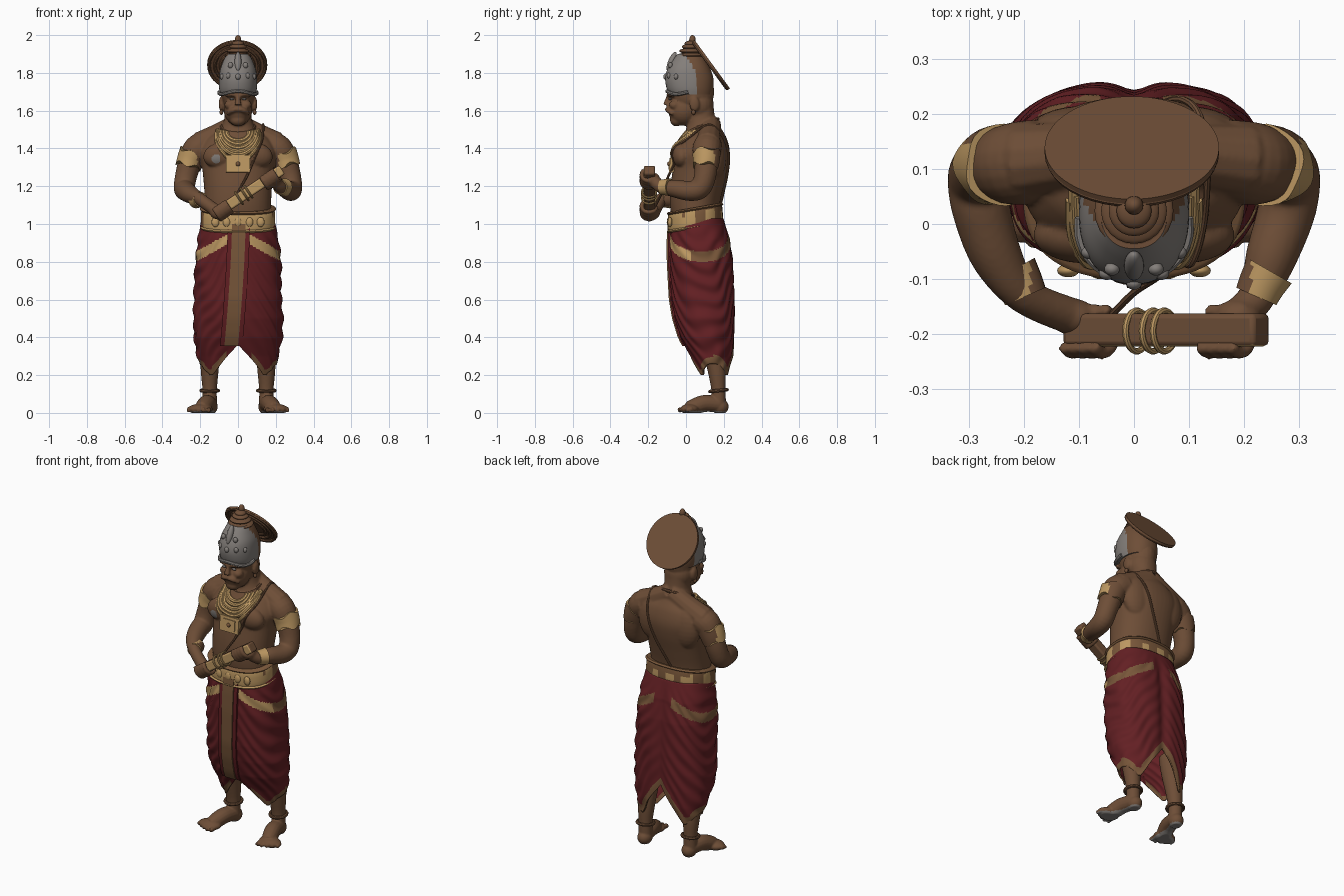
import bpy, math
from mathutils import Vector
from mathutils.bvhtree import BVHTree

if "Cube" in bpy.data.objects:
    bpy.data.objects.remove(bpy.data.objects["Cube"])

def mat(name, *c):
    m = bpy.data.materials.new(name)
    m.diffuse_color = (*c, 1)
    m.use_nodes = True
    m.node_tree.nodes["Principled BSDF"].inputs["Base Color"].default_value = m.diffuse_color
    return m

SKIN = mat("brown skin", .155, .076, .038)
GOLD = mat("pale gold", .50, .31, .12)
RED = mat("maroon cloth", .125, .014, .017)
TAN = mat("tan trim", .19, .095, .042)
GREY = mat("grey metal", .23, .21, .195)

# ---------- helpers ----------
def skin(name, rings, m, caps=True, angle=.7):
    """Join a stack of equal closed rings into one surface."""
    n = len(rings[0])
    faces = [(i*n+j, i*n+(j+1) % n, (i+1)*n+(j+1) % n, (i+1)*n+j)
             for i in range(len(rings)-1) for j in range(n)]
    if caps:
        faces += [tuple(reversed(range(n))), tuple(range((len(rings)-1)*n, len(rings)*n))]
    me = bpy.data.meshes.new(name)
    me.from_pydata([p for r in rings for p in r], [], faces)
    me.shade_smooth()
    me.set_sharp_from_angle(angle=angle)
    me.materials.append(m)
    o = bpy.data.objects.new(name, me)
    bpy.context.collection.objects.link(o)
    return o

def spline(pts, sub):
    """Catmull-Rom through points of any dimension."""
    out, P = [], [pts[0]] + list(pts) + [pts[-1]]
    for i in range(1, len(P)-2):
        for k in range(sub):
            t = k/sub
            out.append([.5*(2*b+(c-a)*t+(2*a-5*b+4*c-d)*t*t+(3*b-a-3*c+d)*t**3)
                        for a, b, c, d in zip(P[i-1], P[i], P[i+1], P[i+2])])
    return out + [list(pts[-1])]

def tube(name, pts, m, seg=12, sub=5, wave=0, angle=.7):
    """Sweep a circle along (x, y, z, radius) points."""
    q = spline(pts, sub)
    C = [Vector(p[:3]) for p in q]
    u, rings = Vector((.31, .87, .38)), []
    for i, c in enumerate(C):
        t = (C[min(i+1, len(C)-1)] - C[max(i-1, 0)]).normalized()
        u = (u - t*u.dot(t)).normalized()
        w = t.cross(u)
        e = wave*(2*i/(len(C)-1)-1)
        rings.append([c + (u*math.cos(a)+w*math.sin(a))*q[i][3] + t*e*math.cos(4*a)
                      for a in (2*math.pi*j/seg for j in range(seg))])
    return skin(name, rings, m, angle=angle)

def loft(name, secs, m, seg=48, sub=5, power=2.2, tilt=0):
    """Horizontal rounded sections: (z, half width, front y, back y)."""
    rings = []
    for z, rx, f, b in spline(secs, sub):
        ring = []
        for j in range(seg):
            a = 2*math.pi*j/seg
            c, s = [math.copysign(abs(v)**(2/power), v) for v in (math.cos(a), math.sin(a))]
            ring.append((rx*c, (f+b)/2+(b-f)/2*s, z+tilt*s))
        rings.append(ring)
    return skin(name, rings, m)

def finish(name, m):
    o = bpy.context.object
    o.name = name
    o.data.materials.append(m)
    o.data.shade_smooth()
    o.data.set_sharp_from_angle(angle=.7)
    return o

def ball(name, loc, scale, m, rot=(0, 0, 0)):
    bpy.ops.mesh.primitive_uv_sphere_add(segments=24, ring_count=14, location=loc, rotation=rot)
    bpy.context.object.scale = scale
    return finish(name, m)

def ring(name, loc, R, r, m, rot=(0, 0, 0)):
    bpy.ops.mesh.primitive_torus_add(location=loc, rotation=rot, major_radius=R, minor_radius=r,
                                     major_segments=40, minor_segments=8)
    return finish(name, m)

def box(name, loc, dims, m, rot=(0, 0, 0)):
    bpy.ops.mesh.primitive_cube_add(size=1, location=loc, rotation=rot)
    bpy.context.object.scale = dims
    return finish(name, m)

def fuse(name, parts, voxel, iters):
    """Merge overlapping volumes into one organic surface."""
    bpy.ops.object.select_all(action='DESELECT')
    for p in parts:
        p.select_set(True)
    o = bpy.context.view_layer.objects.active = parts[0]
    bpy.ops.object.join()
    o.name = name
    r = o.modifiers.new("merge", 'REMESH')
    r.mode, r.voxel_size = 'VOXEL', voxel
    s = o.modifiers.new("soften", 'SMOOTH')
    s.factor, s.iterations = .5, iters
    bpy.ops.object.convert(target='MESH')
    o.data.shade_smooth()
    o.data.materials.clear()
    o.data.materials.append(SKIN)
    o.data.materials.append(GREY)
    return o

# ---------- body: torso, head, arms, gripping hands ----------
parts = [loft("torso", [(1.0, .175, -.07, .17), (1.1, .175, -.085, .178), (1.2, .18, -.082, .2),
                        (1.3, .19, -.068, .224), (1.38, .205, -.06, .232), (1.45, .17, -.025, .217),
                        (1.5, .1, .0, .19), (1.56, .072, .01, .155), (1.64, .07, .01, .145)], SKIN)]
parts += [ball("skull", (0, .03, 1.70), (.088, .12, .12), SKIN),
          ball("nape", (0, .065, 1.63), (.084, .082, .09), SKIN),
          ball("jaw", (0, -.012, 1.605), (.076, .083, .085), SKIN),
          ball("chin", (0, -.05, 1.55), (.042, .035, .033), SKIN),
          tube("nose", [(0, -.085, 1.69, .012), (0, -.1, 1.65, .014), (0, -.103, 1.63, .02)], SKIN)]
grip_dir = Vector((.345, 0, .23)).normalized()
grip_up = Vector((-grip_dir.z, 0, grip_dir.x))
for s in (-1, 1):
    wz = 1.195 if s > 0 else 1.13
    wx = .225 if s > 0 else .2
    hold = Vector((.165, -.195, 1.243)) if s > 0 else Vector((-.085, -.195, 1.077))
    palm = hold + Vector((s*.025, .025, -.012))
    parts += [
        tube("arm", [(s*.165, .12, 1.42, .072), (s*.215, .11, 1.395, .076), (s*.252, .108, 1.33, .064),
                     (s*.276, .1, 1.25, .058), (s*.284, .075, 1.19, .056), (s*.277, .02, 1.175, .053),
                     (s*.25, -.06, (wz+1.18)/2, .047), (s*wx, -.13, wz, .034), (*palm, .034)], SKIN, 20),
        tube("trapezius", [(0, .13, 1.53, .056), (s*.1, .125, 1.475, .06), (s*.2, .115, 1.42, .07)], SKIN),
        ball("pectoral", (s*.09, -.02, 1.365), (.095, .052, .068), SKIN, (0, s*.2, 0)),
        ball("shoulder_blade", (s*.1, .155, 1.36), (.1, .06, .13), SKIN),
        ball("ear", (s*.088, .045, 1.635), (.014, .027, .04), SKIN),
        ball("cheek", (s*.042, -.06, 1.63), (.03, .03, .025), SKIN),
        tube("brow", [(s*.008, -.092, 1.682, .011), (s*.035, -.09, 1.688, .012), (s*.065, -.068, 1.68, .01)], SKIN),
        tube("moustache", [(0, -.1, 1.607, .011), (s*.03, -.094, 1.602, .014), (s*.058, -.07, 1.582, .009)], SKIN),
        ball("palm", palm, (.042, .034, .04), SKIN)]
    for i in range(4):
        c = hold + grip_dir*(i-1.5)*.022
        parts.append(tube("finger", [(*(c + Vector((0, 1, 0))*.04*math.cos(a) + grip_up*.04*math.sin(a)), .0125)
                                     for a in (0, -.8, -1.6, -2.4, -3.2, -4.0)], SKIN, 10, 3))
body = fuse("body", parts, .0065, 3)
for p in body.data.polygons:  # small pale patch on the chest
    if p.center.y < 0 and math.hypot(p.center.x+.115, p.center.z-1.345) < .024:
        p.material_index = 1
tree = BVHTree.FromPolygons([v.co for v in body.data.vertices], [tuple(p.vertices) for p in body.data.polygons])

def on_body(x, z, lift, side=-1):
    hit = tree.ray_cast(Vector((x, side, z)), Vector((0, -side, 0)))[0]
    return (x, (hit.y if hit else 0) + side*lift, z)

# ---------- legs and feet ----------
parts = []
for s in (-1, 1):
    parts += [tube("leg", [(s*.14, .12, .46, .05), (s*.147, .14, .36, .056), (s*.15, .163, .22, .047),
                           (s*.15, .172, .12, .038), (s*.15, .172, .04, .04)], SKIN, 20),
              ball("heel", (s*.148, .18, .033), (.041, .046, .042), SKIN),
              tube("foot", [(s*.15, .17, .045, .042), (s*.165, .1, .05, .045), (s*.182, .045, .034, .043),
                            (s*.195, .01, .024, .034)], SKIN, 16),
              ball("foot_front", (s*.2, .02, .02), (.066, .05, .028), SKIN)]
    for i in range(5):
        x = .155 + .026*i
        y = (-.04, -.043, -.033, -.02, -.003)[i]
        parts.append(tube("toe", [(s*(x-.005), .03, .02, .015), (s*x, y+.02, .017, .013),
                                  (s*(x+.002), y, .014, .014 if i == 0 else .011)], SKIN, 10, 3))
legs = fuse("legs_and_feet", parts, .005, 2)
for v in legs.data.vertices:
    v.co.z = max(v.co.z, 0)
for p in legs.data.polygons:  # grey soles
    p.material_index = int(p.center.z < .012 and p.normal.z < -.6)
for s in (-1, 1):
    ring("anklet", (s*.15, .172, .118), .046, .009, SKIN, (.1, 0, 0))

# ---------- draped lower garment ----------
PROF = [(.18, .185, .07, .235), (.3, .215, .022, .252), (.4, .234, -.03, .257), (.5, .238, -.06, .26),
        (.6, .232, -.077, .26), (.8, .228, -.088, .252), (.92, .214, -.088, .234), (1.04, .19, -.08, .195)]
def prof(z):
    for a, b in zip(PROF, PROF[1:]):
        if z <= b[0]:
            t = max(0, (z-a[0])/(b[0]-a[0]))
            return [p+(q-p)*t for p, q in zip(a[1:], b[1:])]
    return PROF[-1][1:]

N, K, rings, tint = 168, 110, [], []
for k in range(K+1):
    row = []
    for j in range(N):
        a = 2*math.pi*j/N
        c, s = [math.copysign(abs(v)**(2/2.4), v) for v in (math.cos(a), math.sin(a))]
        xa, e = abs(.2*c), abs(c)
        hem = .2 + (.16+.05*(s > 0))*max(0, 1-xa/.14) + .06*max(0, (xa-.16)/.04)
        z = hem + (1.03-hem)*k/K
        rx, f, b = prof(z)
        fade = min(1, max(0, (1.02-z)/.12))
        swag = math.sin(2*math.pi*(z+.34*e+.02*math.sin(5*a+9*z))/(.1 if c > 0 else .088))
        d = fade*.02*(swag + .5*math.sin(7*a+17*z))*min(1, e*1.6+.15)
        if s > 0:
            d -= .1*fade*math.exp(-(xa/.03)**2)  # crease between the legs at the back
        row.append((rx*c*(1+d), (f+b)/2+(b-f)/2*s*(1+d), z))
        if k < K:
            band = abs(z-(.95-.125*e)) < .028 and e > .25
            trim = z-hem < .045 if s > 0 else z-hem < .03 and xa > .06
            tint.append(1 if band and s < -.35 else 2 if band or trim else 0)
    rings.append(row)
cloth = skin("draped_garment", rings, RED, caps=False, angle=1.2)
cloth.data.materials.append(GOLD)
cloth.data.materials.append(TAN)
for p, t in zip(cloth.data.polygons, tint):
    p.material_index = t
th = cloth.modifiers.new("thickness", 'SOLIDIFY')
th.thickness = .008

# front pleats: maroon folds flanking a tan strip
def panel(name, off, half, m, lift):
    rows = []
    for i in range(25):
        z = 1.0 - i*.645/24
        cx = .004 - .04*(i/24)**1.5 + off
        y = prof(z)[1] - lift
        rows.append([(cx-half, y, z), (cx-half, y+.02, z), (cx+half, y+.02, z), (cx+half, y, z)])
    return skin(name, rows, m)
panel("front_strip", 0, .036, TAN, .014)
for x in (-.046, .046):
    panel("side_pleat", x, .013, RED, .008)

# ---------- belt ----------
belt = loft("belt", [(.985, .19, -.09, .188), (1.0, .197, -.096, .196), (1.065, .195, -.096, .192),
                     (1.08, .188, -.088, .186)], GOLD, 60, 3, 2.4, .025)
belt.data.materials.append(TAN)
for p in belt.data.polygons:
    a = math.atan2(p.center.y-.045, p.center.x)
    if p.center.y > -.02 and (math.sin(a*10) > -.1 or p.center.z > 1.075):
        p.material_index = 1
for z in (.985, 1.08):
    loft("belt_rim", [(z-.008, .194, -.094, .19), (z, .202, -.102, .199), (z+.008, .194, -.094, .19)],
         TAN if z > 1 else GOLD, 60, 2, 2.4, .025)
for x in (-.12, -.06, 0, .06, .12):
    ball("belt_stud", (x, -.09+.35*x*x, 1.01), (.02, .012, .026), GOLD)

# ---------- arm jewellery: gold outside, plain inside ----------
for s in (-1, 1):
    arm = tube("armlet", [(s*.238, .108, 1.375, .075), (s*.252, .108, 1.34, .071), (s*.263, .104, 1.305, .068)],
               GOLD, 32, 4, .011)
    wz, wx = (1.195, .225) if s > 0 else (1.13, .2)
    cuff = tube("bracelet", [(s*(wx+.022), -.085, wz, .047), (s*(wx+.008), -.11, wz, .043),
                             (s*(wx-.002), -.132, wz, .04)], GOLD, 24, 3)
    for o, inner in ((arm, .215), (cuff, wx-.012)):
        o.data.materials.append(SKIN)
        for p in o.data.polygons:
            p.material_index = int(p.center.x*s < inner or (o is arm and p.center.y > .15))

# ---------- necklaces, pendant and shoulder cord ----------
for w, h in ((.06, .045), (.073, .063), (.086, .082), (.1, .1), (.108, .118)):
    tube("collar_row", [(*on_body(w*math.sin(a), 1.485-h*math.cos(a), .001), .0125)
                        for a in (math.radians(d) for d in range(-95, 96, 19))], GOLD, 8, 3)
tube("neck_beads", [(.088*math.sin(a), .085-.085*math.cos(a), 1.52-.035*math.cos(a), .009)
                    for a in (2*math.pi*i/16 for i in range(17))], SKIN, 8, 3)
py = on_body(0, 1.315, 0)[1]
box("pendant", (0, py-.006, 1.318), (.125, .026, .09), GOLD, (-.1, 0, 0))
box("pendant_frame", (0, py-.014, 1.318), (.08, .02, .06), GOLD, (-.1, 0, 0))
ball("pendant_stone", (0, py-.025, 1.318), (.012, .008, .012), TAN)
for s in (-1, 1):
    tube("pendant_strap", [(*on_body(s*x, z, .003), .01) for x, z in
                           ((.05, 1.345), (.085, 1.385), (.112, 1.43), (.115, 1.48))], GOLD, 8)
cord = [(-.04, -.165, 1.09), (.0, -.125, 1.17), (.045, -.095, 1.25)]
cord += [on_body(x, z, .005) for x, z in ((.075, 1.32), (.105, 1.39), (.128, 1.45))]
cord += [(.133, .12, 1.527)]
cord += [on_body(x, z, .006, 1) for x, z in ((.12, 1.46), (.09, 1.37), (.05, 1.27), (0, 1.17), (-.04, 1.09))]
tube("shoulder_cord", [(*p, .0065) for p in cord], SKIN, 8)

# ---------- baton ----------
tilt = math.atan2(.23, .345)
baton = box("baton", (.0585, -.193, 1.172), (.42, .06, .056), SKIN, (0, -tilt, 0))
bpy.ops.object.transform_apply(location=False, rotation=False, scale=True)
baton.data.materials.append(GOLD)
for p in baton.data.polygons:
    p.material_index = int(p.normal.y < -.5)
bev = baton.modifiers.new("soft edges", 'BEVEL')
bev.width, bev.segments = .009, 2
for x in (.005, .035, .055):
    ring("baton_wrap", (x, -.195, 1.057+(x+.115)*.667), .037, .006, GOLD, (0, math.pi/2-tilt, 0))

# ---------- eyes and earrings ----------
for s in (-1, 1):
    ball("eye", (s*.033, -.084, 1.662), (.013, .008, .006), GREY)
    ball("earring", (s*.088, .04, 1.592), (.01, .011, .014), SKIN)

# ---------- headdress ----------
crown = loft("crown", [(1.685, .094, -.088, .14), (1.72, .1, -.103, .145), (1.77, .1, -.11, .145),
                       (1.82, .094, -.098, .13), (1.87, .075, -.068, .105), (1.9, .06, -.045, .08)], GREY)
crown.data.materials.append(SKIN)
for p in crown.data.polygons:
    p.material_index = int(p.center.y > .055 - max(0, p.center.z-1.8)*.6)
tube("crown_brim", [(.1*math.sin(a), -.005-.095*math.cos(a), 1.695+.008*math.cos(3*a), .01)
                    for a in (math.radians(d) for d in range(-100, 101, 20))], GREY, 8)
for z, r in ((1.892, .072), (1.916, .06), (1.938, .046), (1.955, .032)):
    ball("crown_tier", (0, .024, z), (r, r, .016), SKIN)
ball("finial", (0, .034, 1.974), (.017, .017, .026), SKIN)
ball("front_plume", (0, -.076, 1.86), (.018, .018, .055), GREY, (-.4, 0, 0))
for x, y, z in ((0, -.108, 1.78), (.05, -.09, 1.785), (.082, -.052, 1.78), (.04, -.082, 1.84)):
    for s in ((-1, 1) if x else (1,)):
        ball("crown_stud", (s*x, y, z), (.014, .012, .016), GREY)

# tilted disc behind the head
T = (-.94, 0, 0)
n = Vector((0, .81, .59))
c = Vector((-.004, .135, 1.843))
bpy.ops.mesh.primitive_cylinder_add(vertices=64, radius=.159, depth=.01, location=c, rotation=T)
finish("head_disc", SKIN)
for R in (.15, .118, .088):
    ring("disc_rim", c - n*.008, R, .009, SKIN, T)
